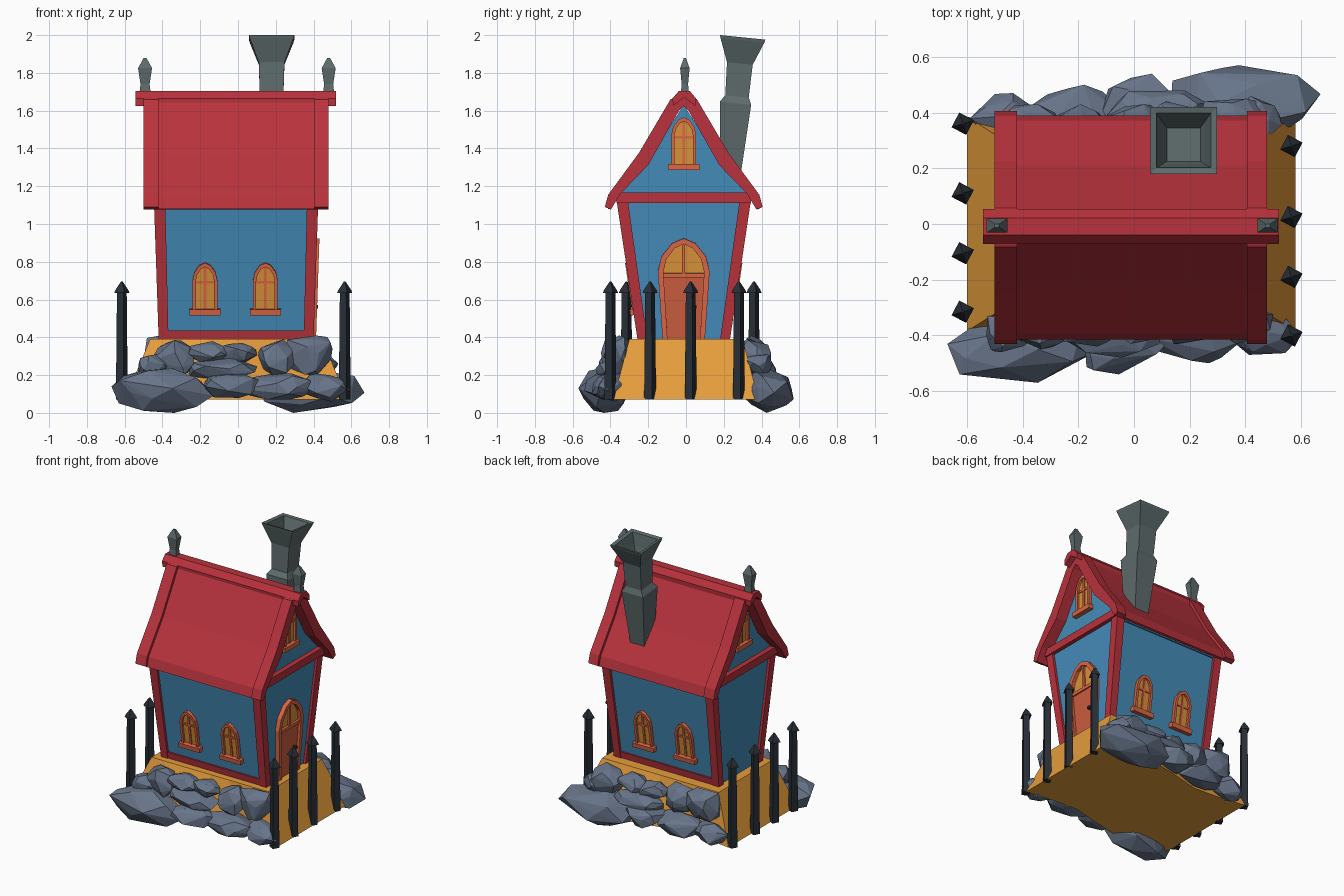
import bpy, bmesh, math, random
from mathutils import Vector, Matrix

if "Cube" in bpy.data.objects:
    bpy.data.objects.remove(bpy.data.objects["Cube"])

random.seed(4)
CX, CY = -0.01, -0.012          # house centre


def mat(name, rgb):
    m = bpy.data.materials.new(name)
    lin = [((c / 255 + 0.055) / 1.055) ** 2.4 for c in rgb]
    m.diffuse_color = (*lin, 1)
    m.use_nodes = True
    m.node_tree.nodes["Principled BSDF"].inputs["Base Color"].default_value = m.diffuse_color
    return m


BLUE = mat("blue_wall", (68, 140, 184))
RED = mat("red_trim", (184, 50, 60))
EARTH = mat("ochre_ground", (230, 157, 60))
GLASS = mat("amber_glass", (216, 146, 56))
FRAME = mat("orange_frame", (220, 102, 68))
DOOR = mat("terracotta_door", (202, 92, 62))
ROCK = mat("slate_rock", (104, 117, 138))
IRON = mat("dark_iron", (40, 47, 54))
STONE = mat("chimney_stone", (94, 107, 108))


def finish(name, bm, m, M=None):
    bmesh.ops.recalc_face_normals(bm, faces=bm.faces[:])
    if M:
        bm.transform(M)
    me = bpy.data.meshes.new(name)
    bm.to_mesh(me)
    bm.free()
    me.materials.append(m)
    ob = bpy.data.objects.new(name, me)
    bpy.context.collection.objects.link(ob)
    return ob


def loft(name, rings, m, M=None, cyclic=False):
    """Skin a row of equal-length point rings; cap the ends unless cyclic."""
    bm = bmesh.new()
    vs = [[bm.verts.new(p) for p in r] for r in rings]
    n = len(vs[0])
    for a, b in zip(vs, vs[1:] + ([vs[0]] if cyclic else [])):
        for i in range(n):
            j = (i + 1) % n
            bm.faces.new((a[i], a[j], b[j], b[i]))
    if not cyclic:
        bm.faces.new(vs[0])
        bm.faces.new(vs[-1])
    return finish(name, bm, m, M)


def rect(x0, x1, y0, y1, z):
    return [(x0, y0, z), (x1, y0, z), (x1, y1, z), (x0, y1, z)]


def box(name, x0, x1, y0, y1, z0, z1, m, M=None):
    return loft(name, [rect(x0, x1, y0, y1, z0), rect(x0, x1, y0, y1, z1)], m, M)


def place(origin, up, out):
    """Matrix with local x across, y up and z out of a wall."""
    v = Vector(up).normalized()
    w = Vector(out).normalized()
    u = v.cross(w)
    w = u.cross(v)
    M = Matrix((u, v, w)).transposed().to_4x4()
    M.translation = origin
    return M


# --- ground block, sloping sides and wavy long lower edges
wave = [0.0, -0.03, -0.05, -0.01, 0.04, 0.03, 0.0]
n = len(wave)


def ground_ring(hx, hy, k, z):
    front = [(-hx + 2 * hx * i / (n - 1), -hy + k * wave[i], z) for i in range(n)]
    return [(x + CX, y, zz) for x, y, zz in front + [(-x, -y, zz) for x, y, zz in front]]


loft("ground_block", [ground_ring(0.59, 0.385, 1, 0.07), ground_ring(0.455, 0.30, 0, 0.39)], EARTH)

# --- rocks: convex lumps fitted to boxes, repeated on the back by half a turn
ROCKS = [(-.67, -.13, -.57, -.30, 0, .235), (-.53, -.36, -.46, -.30, .19, .31),
         (-.47, -.23, -.45, -.28, .19, .385), (-.27, -.06, -.44, -.27, .26, .38),
         (-.10, .10, -.43, -.28, .26, .37), (-.26, .10, -.48, -.28, .18, .29),
         (-.18, .13, -.54, -.30, .08, .215), (.10, .31, -.43, -.27, .20, .39),
         (.25, .50, -.43, -.28, .20, .41), (.02, .40, -.50, -.30, .07, .21),
         (.33, .59, -.47, -.30, .06, .21)]


def rock(name, b, turn):
    pts = []
    for i in range(22):
        h = 1 - (2 * i + 1) / 22
        a = 2.4 * i + random.uniform(-.5, .5)
        r = math.sqrt(1 - h * h)
        pts.append(Vector((r * math.cos(a), r * math.sin(a), h)) * random.uniform(.85, 1.15))
    lo = [min(p[k] for p in pts) for k in range(3)]
    hi = [max(p[k] for p in pts) for k in range(3)]
    bm = bmesh.new()
    for p in pts:
        bm.verts.new([b[2 * k] + (p[k] - lo[k]) / (hi[k] - lo[k]) * (b[2 * k + 1] - b[2 * k])
                      for k in range(3)])
    res = bmesh.ops.convex_hull(bm, input=bm.verts[:])
    bmesh.ops.delete(bm, geom=list({g for g in res["geom_interior"] if isinstance(g, bmesh.types.BMVert)}),
                     context='VERTS')
    finish(name, bm, ROCK, Matrix.Rotation(math.pi, 4, 'Z') if turn else None)


for side in (0, 1):
    for i, b in enumerate(ROCKS):
        rock(f"{'back' if side else 'front'}_rock_{i + 1}", b, side)

# --- iron fence posts with pointed caps
for x, ys in ((-0.615, (.36, .11, -.105, -.315)), (0.565, (.28, .025, -.19, -.40))):
    for i, y in enumerate(ys):
        prof = [(.033, .07), (.027, .64), (.042, .635), (.036, .65), (.005, .695)]
        rings = [[(x + r * math.cos(a), y + r * math.sin(a), z)
                  for a in (0.3 + k * math.pi / 2 for k in range(4))] for r, z in prof]
        loft(f"{'left' if x < 0 else 'right'}_fence_post_{i + 1}", rings, IRON)

# --- walls flare outward going up
Z0, Z1 = 0.385, 1.13


def half(z):
    t = (z - 0.39) / 0.73
    return 0.41 + 0.025 * t, 0.245 + 0.11 * t


def wall_ring(z, inset):
    hx, hy = half(z)
    hx, hy = hx - inset, hy - inset
    return rect(CX - hx, CX + hx, CY - hy, CY + hy, z)


loft("walls", [wall_ring(Z0, .017), wall_ring(Z1, .017)], BLUE)

for sx in (-1, 1):
    for sy in (-1, 1):
        rings = []
        for z, w in ((Z0, .052), (Z1, .06)):
            hx, hy = half(z)
            xs = sorted((CX + sx * hx, CX + sx * (hx - w)))
            ys = sorted((CY + sy * hy, CY + sy * (hy - w)))
            rings.append(rect(*xs, *ys, z))
        loft(f"corner_post_{'left' if sx < 0 else 'right'}_{'front' if sy < 0 else 'back'}", rings, RED)

for sy, nm in ((-1, "front"), (1, "back")):
    rings = []
    for z in (0.388, 0.435):
        hx, hy = half(z)
        ys = sorted((CY + sy * (hy - .005), CY + sy * (hy - .05)))
        rings.append(rect(CX - hx + .02, CX + hx - .02, *ys, z))
    loft(f"{nm}_sill_beam", rings, RED)

# --- gable block and gable beams
gable = [(-.345, 1.10), (.345, 1.10), (.34, 1.165), (.2, 1.32), (0, 1.63), (-.2, 1.32), (-.34, 1.165)]
loft("gable_walls", [[(CX + s * .41, CY + y, z) for y, z in gable] for s in (-1, 1)], BLUE)
for s, nm in ((-1, "left"), (1, "right")):
    xs = sorted((CX + s * .39, CX + s * .445))
    box(f"{nm}_gable_beam", *xs, CY - .355, CY + .355, 1.112, 1.166, RED)

# --- roof: (outer y, z, inner y, z) from eave to ridge
ROOF = [(.418, 1.09, .385, 1.077), (.40, 1.155, .335, 1.16), (.238, 1.375, .188, 1.312),
        (.07, 1.66, .025, 1.60), (0, 1.69, 0, 1.625)]


def roof(name, x0, x1, drop):
    rings = []
    for s, rows in ((1, ROOF), (-1, ROOF[-2::-1])):
        for oy, oz, iy, iz in rows:
            oy, oz = max(oy - drop, 0), oz - drop * .6
            rings.append([(x0, CY + s * oy, oz), (x1, CY + s * oy, oz),
                          (x1, CY + s * iy, iz), (x0, CY + s * iy, iz)])
    loft(name, rings, RED)


roof("roof", -.43, .41, .016)
roof("left_barge_board", -.50, -.42, 0)
roof("right_barge_board", .405, .478, 0)
ridge = [(-.06, 1.625), (-.062, 1.665), (-.03, 1.703), (.03, 1.703), (.062, 1.665), (.06, 1.625), (0, 1.67)]
loft("ridge_cap", [[(x, CY + .003 + y, z) for y, z in ridge] for x in (-.542, .52)], RED)

# --- ridge finials
for x, nm in ((-.492, "left"), (.48, "right")):
    prof = [(.030, .022, 1.69), (.024, .017, 1.74), (.037, .025, 1.825), (.008, .006, 1.878)]
    loft(f"{nm}_finial", [rect(x - a, x + a, -.006 - b, -.006 + b, z) for a, b, z in prof], STONE)

# --- leaning chimney with hollow flared top: (half size, centre y, z)
prof = [(.052, .232, 1.23), (.083, .262, 1.64), (.062, .27, 1.675), (.068, .285, 1.85),
        (.116, .299, 1.972), (.12, .30, 1.988), (.098, .30, 1.982), (.075, .29, 1.90), (.06, .285, 1.86)]
loft("chimney", [[(x, y, z - .1 * (y - cy)) for x, y, z in rect(.178 - h, .178 + h, cy - h, cy + h, z)]
                 for h, cy, z in prof], STONE)


# --- arched openings, drawn in wall coordinates
def arch(wb, ws, v0, s, t, w):
    right = [(wb, v0), (ws, s), (.86 * ws, s + .45 * (t - s)), (.45 * ws, s + .85 * (t - s))]
    pts = right + [(0, t)] + [(-x, y) for x, y in right[::-1]]
    return [(x, y, w) for x, y in pts]


def arched(name, outer, inner, depth, M):
    loft(name + "_frame", [arch(*outer, -.03), arch(*outer, depth), arch(*inner, depth), arch(*inner, -.03)],
         FRAME, M, True)
    loft(name + "_glass", [arch(*inner, -.02), arch(*inner, .006)], GLASS, M)


def window(name, M):
    arched(name, (.066, .066, .025, .185, .28), (.049, .049, .03, .183, .258), .022, M)
    box(name + "_mullion", -.007, .007, .03, .262, -.01, .013, FRAME, M)
    box(name + "_crossbar", -.05, .05, .168, .182, -.01, .013, FRAME, M)
    box(name + "_sill", -.083, .083, 0, .032, -.02, .035, FRAME, M)


for s, nm in ((-1, "front"), (1, "back")):
    for x, side in ((-.175, "left"), (.145, "right")):
        y = CY + s * (half(.52)[1] - .017)
        window(f"{nm}_{side}_window", place((x, y, .52), (0, s * .15, 1), (0, s, 0)))
for s, nm in ((-1, "left"), (1, "right")):
    window(f"{nm}_gable_window", place((CX + s * .41, CY, 1.285), (0, 0, 1), (s, 0, 0)))

# --- door on the right wall
D = place((CX + half(.39)[0] - .017, CY, .39), (.034, 0, 1), (1, 0, 0))
arched("door", (.112, .137, 0, .36, .535), (.086, .108, 0, .355, .505), .03, D)
loft("door_panel", [[(-.09, 0, w), (.09, 0, w), (.108, .34, w), (-.108, .34, w)] for w in (-.01, .012)], DOOR, D)
box("door_transom", -.108, .108, .328, .35, -.01, .022, FRAME, D)
box("door_mullion", -.008, .008, .35, .51, -.01, .018, FRAME, D)
box("door_handle", .05, .068, .165, .183, 0, .035, IRON, D)
